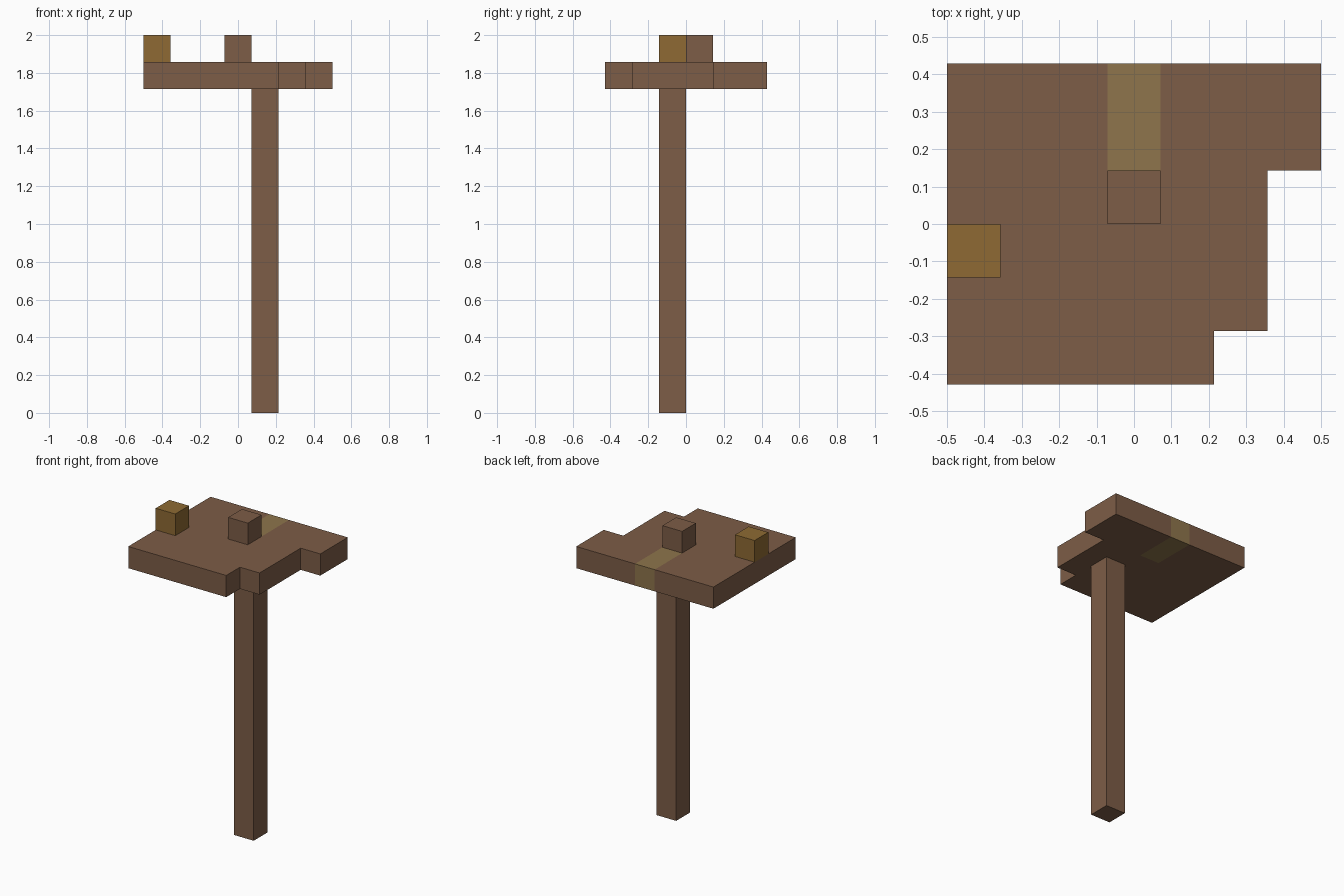
import bpy, bmesh
from mathutils import Vector

default = bpy.data.objects.get("Cube")
if default:
    bpy.data.objects.remove(default, do_unlink=True)

U = 1 / 7  # one block


def material(name, rgb):
    linear = [((c / 255 + 0.055) / 1.055) ** 2.4 for c in rgb]
    mat = bpy.data.materials.new(name)
    mat.use_nodes = True
    mat.diffuse_color = (*linear, 1)
    mat.node_tree.nodes["Principled BSDF"].inputs["Base Color"].default_value = (*linear, 1)
    return mat


brown = material("brown wood", (125, 93, 71))
gold = material("dark gold", (142, 106, 51))
olive = material("olive tan", (142, 117, 76))


def prism(name, outline, z0, z1, mats, cuts=(), rule=None):
    """Extrude an outline given in blocks, cut it, and colour faces by a rule."""
    bm = bmesh.new()
    base = bm.faces.new([bm.verts.new((x * U, y * U, z0 * U)) for x, y in outline])
    top = bmesh.ops.extrude_face_region(bm, geom=[base], use_keep_orig=True)["geom"]
    bmesh.ops.translate(bm, vec=(0, 0, (z1 - z0) * U),
                        verts=[v for v in top if isinstance(v, bmesh.types.BMVert)])
    for point, normal in cuts:
        bmesh.ops.bisect_plane(bm, geom=bm.verts[:] + bm.edges[:] + bm.faces[:],
                               plane_co=Vector(point) * U, plane_no=normal)
    bmesh.ops.recalc_face_normals(bm, faces=bm.faces[:])
    if rule:
        for f in bm.faces:
            f.material_index = rule(f.calc_center_median() / U)
    mesh = bpy.data.meshes.new(name)
    bm.to_mesh(mesh)
    bm.free()
    for mat in mats:
        mesh.materials.append(mat)
    obj = bpy.data.objects.new(name, mesh)
    bpy.context.collection.objects.link(obj)
    return obj


def square(x, y):
    return [(x, y), (x + 1, y), (x + 1, y + 1), (x, y + 1)]


# Tall square post
prism("post", square(0.5, -1), 0, 12, [brown])

# Stepped slab with a tinted strip at the back
slab_outline = [(-3.5, -3), (1.5, -3), (1.5, -2), (2.5, -2),
                (2.5, 1), (3.5, 1), (3.5, 3), (-3.5, 3)]
prism("slab", slab_outline, 12, 13, [brown, olive],
      cuts=[((-0.5, 0, 0), (1, 0, 0)), ((0.5, 0, 0), (1, 0, 0)), ((0, 1, 0), (0, 1, 0))],
      rule=lambda c: int(abs(c.x) < 0.45 and c.y > 1.05))

# Blocks on top of the slab
prism("centre_block", square(-0.5, 0), 13, 14, [brown])
prism("side_block", square(-3.5, -1), 13, 14, [gold])
